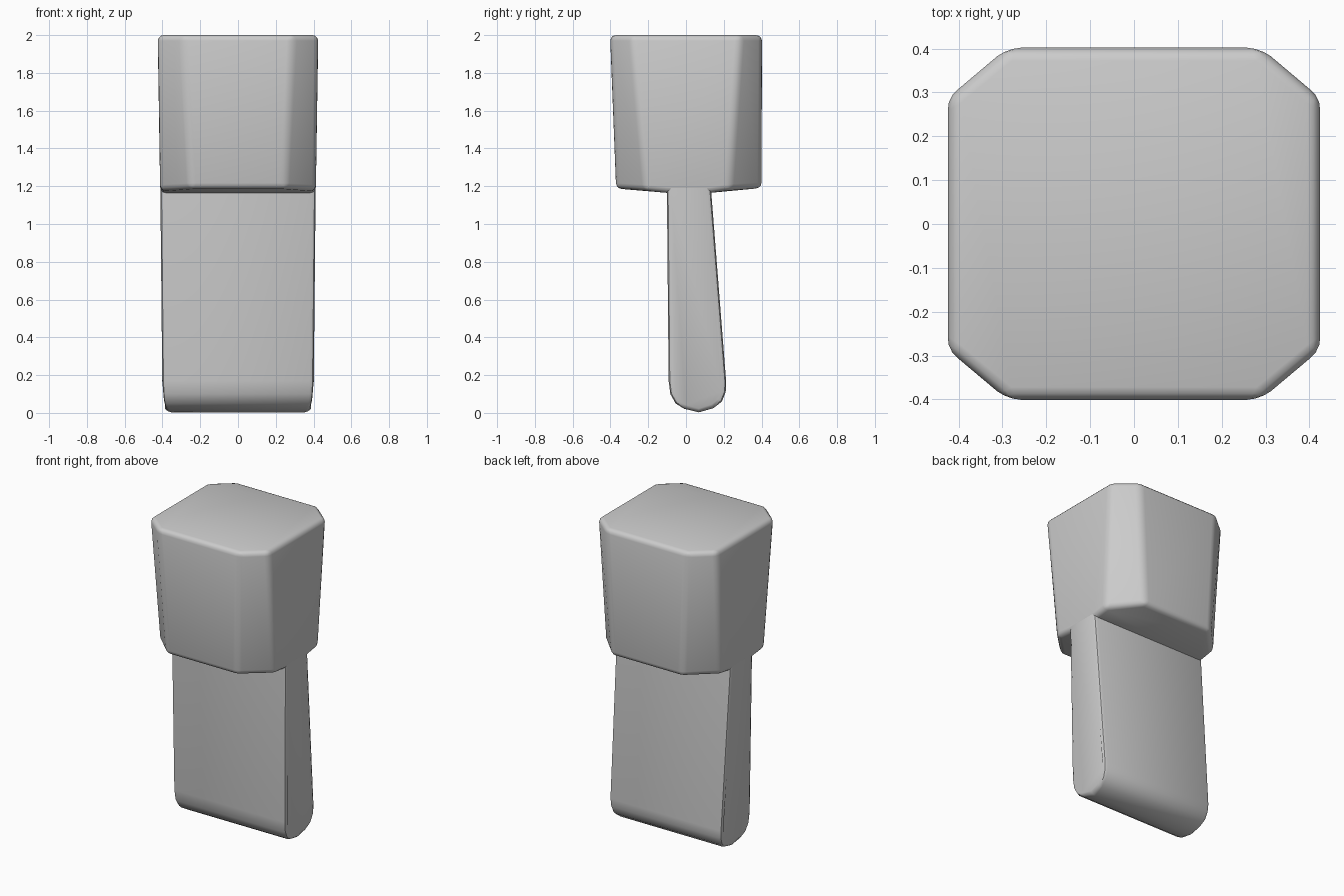
import bpy, bmesh, math

if "Cube" in bpy.data.objects:
    bpy.data.objects.remove(bpy.data.objects["Cube"])


def finish(name, bm, angle):
    """Turn a bmesh into a smooth-shaded object."""
    bmesh.ops.recalc_face_normals(bm, faces=bm.faces)
    mesh = bpy.data.meshes.new(name)
    bm.to_mesh(mesh)
    bm.free()
    obj = bpy.data.objects.new(name, mesh)
    bpy.context.collection.objects.link(obj)
    bpy.ops.object.select_all(action='DESELECT')
    obj.select_set(True)
    bpy.context.view_layer.objects.active = obj
    bpy.ops.object.shade_smooth_by_angle(angle=math.radians(angle))
    return obj


def bevel(bm, edges, width, segments):
    bmesh.ops.bevel(bm, geom=edges, offset=width, offset_type='OFFSET',
                    segments=segments, profile=0.5, affect='EDGES',
                    clamp_overlap=True)


# Head: tapered block with chamfered corners and a slightly peaked underside
bm = bmesh.new()
half_top = [(0.29, -0.402, 2), (0.425, -0.29, 2), (0.425, 0.29, 2), (0.29, 0.402, 2)]
half_low = [(0.25, -0.37, 1.187), (0.412, -0.21, 1.178), (0.412, -0.10, 1.165),
            (0.412, 0.13, 1.165), (0.412, 0.23, 1.182), (0.25, 0.40, 1.189)]
tr, lr = ([bm.verts.new(p) for p in half] for half in (half_top, half_low))
tl, ll = ([bm.verts.new((-x, y, z)) for x, y, z in half] for half in (half_top, half_low))
bm.faces.new(tr + tl[::-1])
for t, l in ((tr, lr), (tl, ll)):
    bm.faces.new([t[0], t[1], l[1], l[0]])
    bm.faces.new([t[1], t[2], l[4], l[3], l[2], l[1]])
    bm.faces.new([t[2], t[3], l[5], l[4]])
for i in (0, -1):
    bm.faces.new([tl[i], tr[i], lr[i], ll[i]])
for a, b in ((0, 2), (2, 3), (3, 5)):
    bm.faces.new(lr[a:b + 1] + ll[a:b + 1][::-1])
bmesh.ops.recalc_face_normals(bm, faces=bm.faces)
bevel(bm, [e for e in bm.edges if e.calc_face_angle() > math.radians(25)], 0.03, 3)
finish("head", bm, 30)

# Blade: rounded-tip side profile (y, z, half width), thicker towards the tip
profile = [(-0.101, 1.3, 0.412), (-0.101, 1.165, 0.411), (-0.092, 0.17, 0.401),
           (-0.083, 0.10, 0.399), (-0.055, 0.05, 0.394), (-0.01, 0.022, 0.387),
           (0.068, 0.003, 0.375), (0.145, 0.025, 0.387), (0.19, 0.06, 0.394),
           (0.21, 0.11, 0.399), (0.213, 0.16, 0.401), (0.134, 1.165, 0.411),
           (0.124, 1.3, 0.412)]
bm = bmesh.new()
right, left = ([bm.verts.new((s * x, y, z)) for y, z, x in profile] for s in (1, -1))
caps = [bm.faces.new(right), bm.faces.new(left)]
n = len(profile)
for i in range(n):
    j = (i + 1) % n
    bm.faces.new([right[i], right[j], left[j], left[i]])
bmesh.ops.recalc_face_normals(bm, faces=bm.faces)
rim = {e for f in caps for e in f.edges if min(v.co.z for v in e.verts) < 1.25}
bevel(bm, list(rim), 0.022, 2)
finish("blade", bm, 40)
